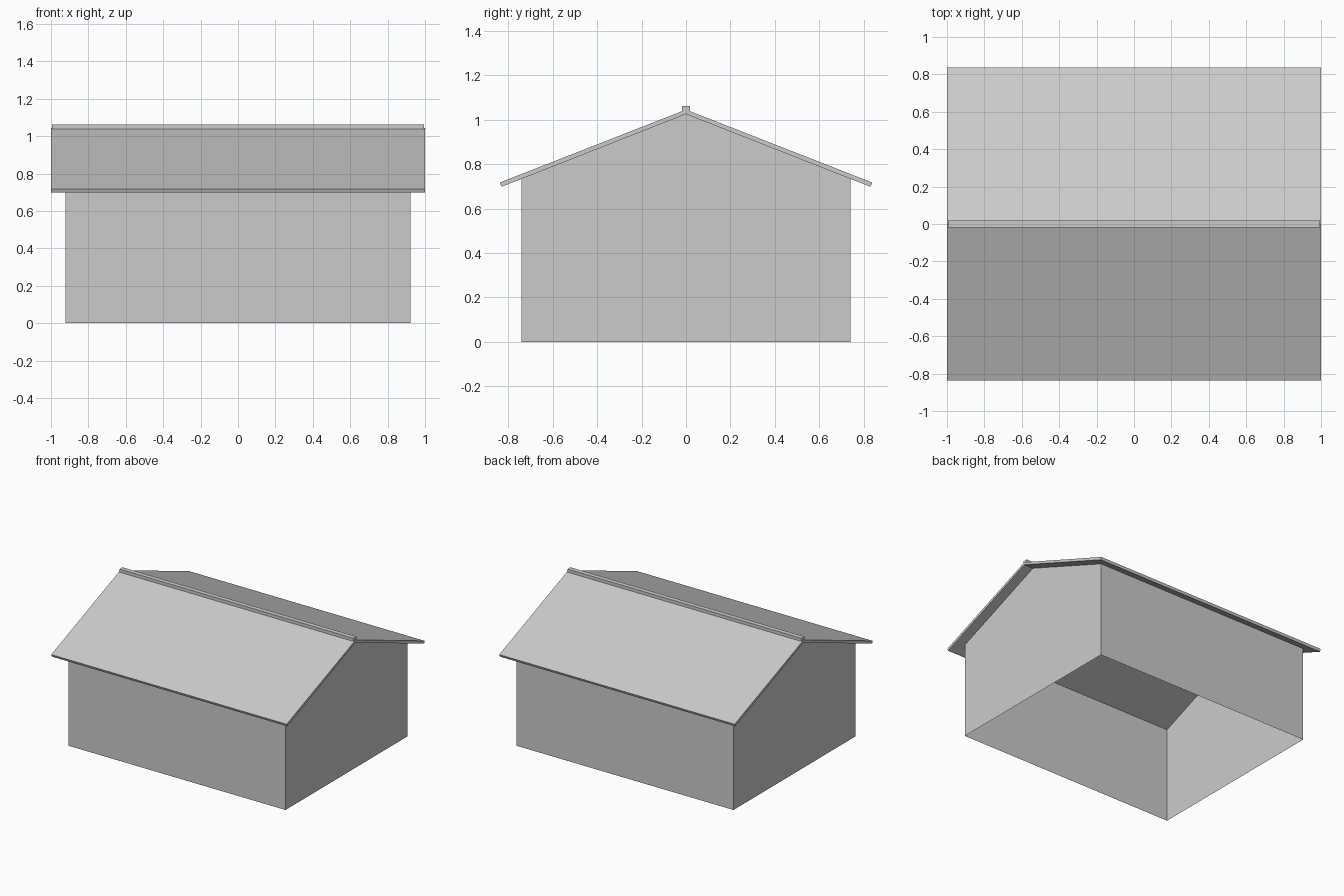
import bpy
import bmesh

cube = bpy.data.objects.get("Cube")
if cube:
    bpy.data.objects.remove(cube, do_unlink=True)

grey = bpy.data.materials.new("plain_grey")
grey.use_nodes = True
grey.diffuse_color = (0.6, 0.6, 0.6, 1)
grey.node_tree.nodes["Principled BSDF"].inputs["Base Color"].default_value = grey.diffuse_color


def mirrored(half):
    """Complete a closed (y, z) outline from its +y half, listed from top to bottom."""
    return half + [(-y, z) for y, z in reversed(half) if y > 0]


def extrude_x(name, profile, half_length, open_sides=()):
    """Extrude a (y, z) profile along x, leaving out the listed side faces."""
    bm = bmesh.new()
    left, right = ([bm.verts.new((x, y, z)) for y, z in profile]
                   for x in (-half_length, half_length))
    bm.faces.new(left)
    bm.faces.new(right)
    count = len(profile)
    for i in range(count):
        if i not in open_sides:
            j = (i + 1) % count
            bm.faces.new((left[i], left[j], right[j], right[i]))
    bmesh.ops.recalc_face_normals(bm, faces=bm.faces)
    mesh = bpy.data.meshes.new(name)
    bm.to_mesh(mesh)
    bm.free()
    mesh.materials.append(grey)
    obj = bpy.data.objects.new(name, mesh)
    bpy.context.collection.objects.link(obj)
    return obj


# Thin wall shell with gable ends, open to the ground and under the roof
gable = mirrored([(0, 1.025), (0.74, 0.734), (0.74, 0)])
extrude_x("walls", gable, 0.922, open_sides=(0, 2, 4))

# Two sloping roof slabs with square-cut eaves
for side, name in ((1, "back_roof"), (-1, "front_roof")):
    slab = [(0, 1.045), (0.838, 0.717), (0.83, 0.698), (0, 1.025)]
    extrude_x(name, [(side * y, z) for y, z in slab], 1.0, open_sides=(3,))

# Ridge cap
extrude_x("ridge_cap", mirrored([(0.018, 1.062), (0.018, 1.034)]), 0.994)
